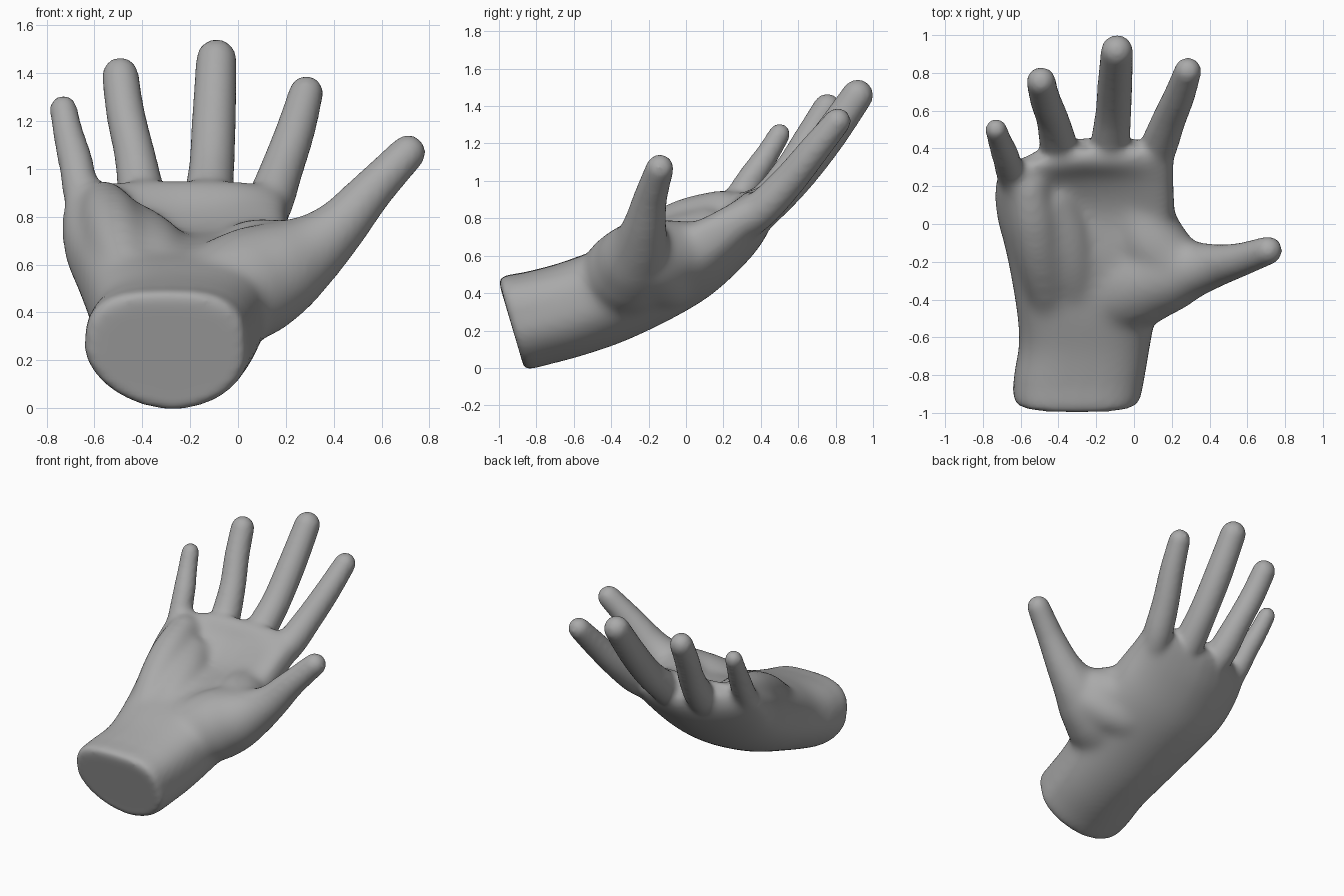
import bpy
from math import cos, sin, pi
from mathutils import Vector

cube = bpy.data.objects.get("Cube")
if cube:
    bpy.data.objects.remove(cube, do_unlink=True)

SIDES = 32
verts, faces = [], []


def loft(rings):
    """Skin a list of closed rings and cap both ends."""
    start = len(verts)
    for ring in rings:
        verts.extend(ring)
    for r in range(len(rings) - 1):
        a = start + r * SIDES
        for i in range(SIDES):
            j = (i + 1) % SIDES
            faces.append((a + i, a + j, a + SIDES + j, a + SIDES + i))
    faces.append(tuple(range(start + SIDES - 1, start - 1, -1)))
    end = start + (len(rings) - 1) * SIDES
    faces.append(tuple(range(end, end + SIDES)))


def spline(keys, steps=6):
    """Smooth curve through rows of numbers."""
    n, out = len(keys), []
    for k in range(n - 1):
        rows = list(zip(keys[max(k - 1, 0)], keys[k], keys[k + 1], keys[min(k + 2, n - 1)]))
        for step in range(steps):
            t = step / steps
            out.append([0.5 * (2 * b + (c - a) * t + (2 * a - 5 * b + 4 * c - d) * t * t
                               + (3 * b - a - 3 * c + d) * t ** 3) for a, b, c, d in rows])
    return out + [list(keys[-1])]


def spow(v, e):
    return (abs(v) ** e) * (1 if v >= 0 else -1)


def palm_ring(by, bz, ty, tz, x0, x1, dip, lag):
    """Slice from the back of the hand to the palm, hollowed by dip."""
    bottom, top = Vector((0, by, bz)), Vector((0, ty, tz))
    mid, up = (bottom + top) / 2, (top - bottom) / 2
    ring = []
    for i in range(SIDES):
        a = 2 * pi * i / SIDES
        e = 0.68 if sin(a) > 0 else 1.05
        c, s = spow(cos(a), e), spow(sin(a), e)
        p = mid + up * s
        p.x = (x0 + x1) / 2 + (x1 - x0) / 2 * c + 0.03 * max(0, -s)
        if s > 0:
            p -= up.normalized() * dip * s * max(0, 1 - (c - 0.05) ** 2)
        else:
            p.z += 0.5 * lag * max(0, -c)
        p.y -= lag * max(0, -c) ** 2
        ring.append(p)
    return ring


def digit(points):
    """Round tapering tube with a domed tip; points are (x, y, z, radius)."""
    path = [(Vector(p[:3]), p[3]) for p in spline(points)]
    tip, r = path.pop()
    way = (tip - path[-1][0]).normalized()
    path += [(tip + way * r * sin(a), r * cos(a)) for a in (0, 0.4, 0.8, 1.15, 1.45)]
    rings = []
    for k, (q, rad) in enumerate(path):
        d = (path[min(k + 1, len(path) - 1)][0] - path[max(k - 1, 0)][0]).normalized()
        u = d.cross(Vector((0, 1, -0.6))).normalized()
        v = d.cross(u)
        rings.append([q + (u * cos(2 * pi * i / SIDES) + v * sin(2 * pi * i / SIDES)) * rad
                      for i in range(SIDES)])
    loft(rings)


# Wrist and palm, starting from the rounded rim of the wrist
loft([palm_ring(*s) for s in spline((
    (-.88, .05, -.99, .42, -.57, -.02, 0, 0),
    (-.85, -.005, -.985, .485, -.635, .03, 0, 0),
    (-.72, .02, -.85, .515, -.635, .06, 0, 0),
    (-.55, .065, -.68, .56, -.61, .09, 0, 0),
    (-.32, .145, -.48, .65, -.63, .13, .02, 0),
    (-.05, .275, -.22, .78, -.68, .19, .08, 0),
    (.15, .40, 0, .88, -.73, .215, .15, .02),
    (.33, .57, .17, .94, -.74, .21, .12, .06),
    (.42, .69, .29, .955, -.73, .21, .03, .10),
    (.455, .77, .36, .955, -.70, .19, 0, .14),
    (.45, .82, .40, .93, -.67, .16, 0, .16)))])

# Raised pad along the little finger side, and the heel sloping from it
digit([(-.43, -.50, .48, .10), (-.49, -.22, .67, .125), (-.53, 0, .785, .125),
       (-.56, .19, .85, .105)])
digit([(-.30, -.45, .48, .13), (-.34, -.22, .60, .15), (-.38, -.04, .67, .15),
       (-.43, .10, .74, .12)])

# Little, ring, middle and index fingers
digit([(-.61, .17, .76, .08), (-.65, .26, .88, .082), (-.68, .36, 1.03, .073),
       (-.71, .44, 1.15, .063), (-.73, .50, 1.25, .058)])
digit([(-.36, .26, .74, .11), (-.40, .42, .88, .10), (-.43, .55, 1.05, .086),
       (-.47, .66, 1.23, .081), (-.492, .755, 1.39, .077)])
digit([(-.13, .26, .72, .11), (-.125, .42, .86, .105), (-.11, .58, 1.01, .095),
       (-.10, .75, 1.22, .092), (-.09, .917, 1.458, .085)])
digit([(.05, .22, .71, .09), (.12, .38, .83, .10), (.18, .54, .99, .09),
       (.24, .68, 1.16, .082), (.285, .81, 1.318, .072)])

# Thumb with its fleshy base
digit([(-.20, -.52, .34, .17), (-.07, -.37, .46, .225), (.07, -.29, .53, .235),
       (.19, -.265, .59, .205), (.31, -.24, .665, .155), (.43, -.22, .765, .115),
       (.56, -.19, .91, .09), (.71, -.14, 1.067, .075)])
# Web from thumb to index finger, and the flesh behind it
digit([(-.04, .18, .66, .12), (.03, .04, .62, .165), (.10, -.10, .61, .185),
       (.21, -.21, .63, .16)])
digit([(-.04, -.08, .44, .14), (.08, -.13, .49, .16), (.18, -.19, .55, .16)])

# Merge the parts into one skin
mesh = bpy.data.meshes.new("hand")
mesh.from_pydata(verts, [], faces)
hand = bpy.data.objects.new("hand", mesh)
bpy.context.collection.objects.link(hand)
skin = bpy.data.materials.new("plain_grey")
skin.use_nodes = True
grey = (0.4, 0.4, 0.4, 1)
skin.diffuse_color = grey
skin.node_tree.nodes["Principled BSDF"].inputs["Base Color"].default_value = grey
mesh.materials.append(skin)

remesh = hand.modifiers.new("merge", "REMESH")
remesh.mode = "VOXEL"
remesh.voxel_size = 0.016
remesh.use_smooth_shade = True
bpy.context.view_layer.objects.active = hand
hand.select_set(True)
bpy.ops.object.modifier_apply(modifier="merge")

# Soften everything a little, and the palm and thumb base a lot
palm = hand.vertex_groups.new(name="palm")
for v in hand.data.vertices:
    x, y, z = v.co
    weight = min((0.47 - y) / 0.25, (0.42 - x) / 0.15, (y + 0.85) / 0.2, (1.06 - z) / 0.15, 1)
    if weight > 0:
        palm.add([v.index], weight, "REPLACE")
for label, group, rounds in (("soften", "", 8), ("blend", "palm", 50)):
    smooth = hand.modifiers.new(label, "SMOOTH")
    smooth.factor = 0.5
    smooth.iterations = rounds
    smooth.vertex_group = group
    bpy.ops.object.modifier_apply(modifier=label)
bpy.ops.object.shade_smooth_by_angle(angle=1.0)
